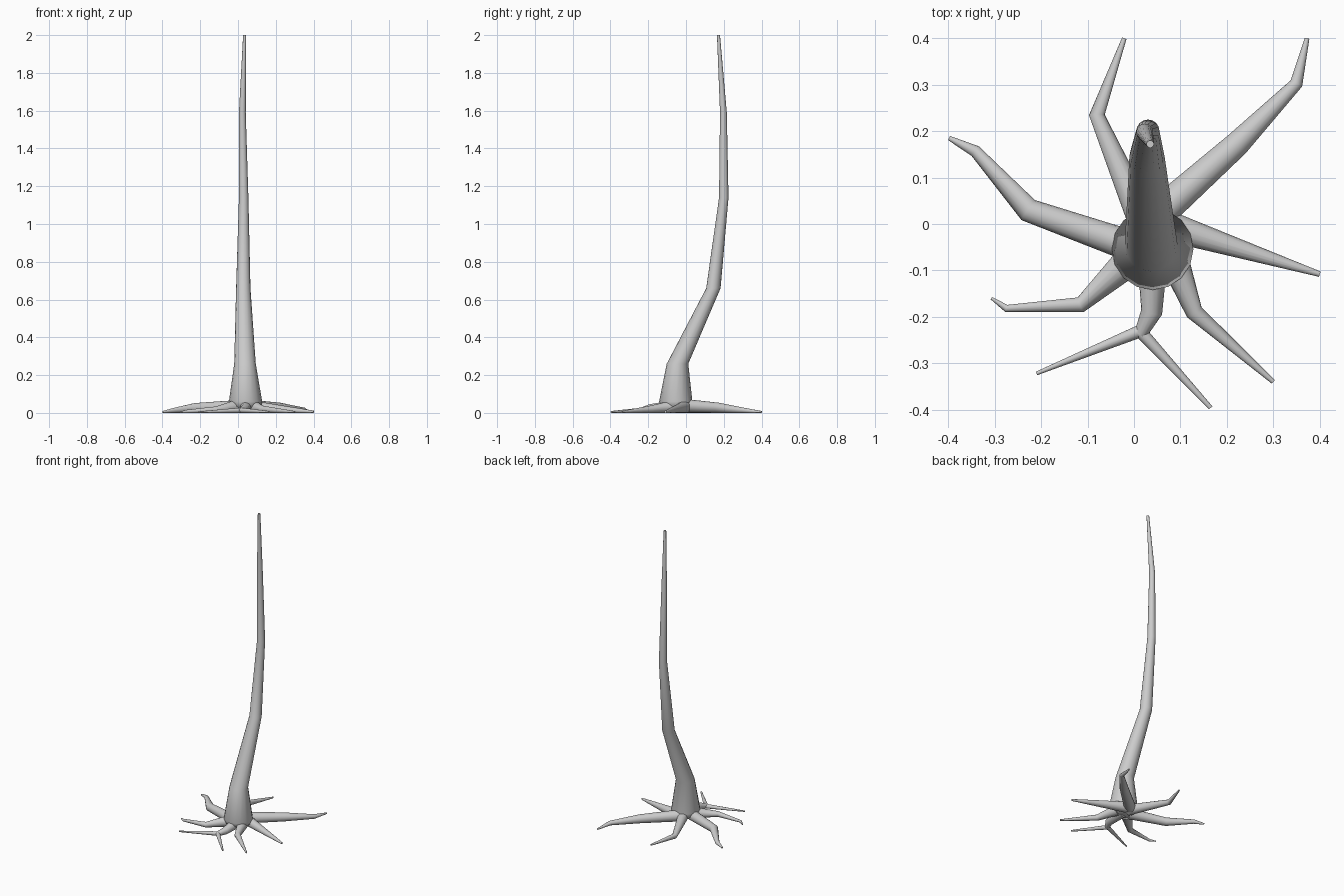
import bpy, bmesh
from math import cos, sin, pi, radians
from mathutils import Vector

if "Cube" in bpy.data.objects:
    bpy.data.objects.remove(bpy.data.objects["Cube"])

SIDES = 16


def tube(name, pts, flat_rings=False):
    """Tapered capped tube through points (x, y, z, radius)."""
    P = [Vector(p[:3]) for p in pts]
    bm = bmesh.new()
    rings = []
    for i, p in enumerate(P):
        a = (p - P[i - 1]).normalized() if i > 0 else Vector()
        b = (P[i + 1] - p).normalized() if i < len(P) - 1 else Vector()
        t = (a + b).normalized()
        if flat_rings:
            u, v = Vector((1, 0, 0)), Vector((0, 1, 0))
        else:
            u = t.cross(Vector((0, 0, 1))).normalized()
            v = u.cross(t)
        r = pts[i][3]
        rings.append([bm.verts.new(p + r * (u * cos(2 * pi * k / SIDES) + v * sin(2 * pi * k / SIDES)))
                      for k in range(SIDES)])
    for r0, r1 in zip(rings, rings[1:]):
        for k in range(SIDES):
            j = (k + 1) % SIDES
            bm.faces.new((r0[k], r0[j], r1[j], r1[k]))
    bm.faces.new(rings[0][::-1])
    bm.faces.new(rings[-1])
    bmesh.ops.recalc_face_normals(bm, faces=bm.faces)
    me = bpy.data.meshes.new(name)
    bm.to_mesh(me)
    bm.free()
    ob = bpy.data.objects.new(name, me)
    bpy.context.collection.objects.link(ob)
    bpy.ops.object.select_all(action='DESELECT')
    ob.select_set(True)
    bpy.context.view_layer.objects.active = ob
    bpy.ops.object.shade_smooth_by_angle(angle=radians(50))
    return ob


# Bent, tapering trunk
tube("trunk", [
    (0.04, -0.05, 0.01, 0.05), (0.04, -0.052, 0.035, 0.082), (0.04, -0.054, 0.06, 0.088),
    (0.037, -0.045, 0.26, 0.057), (0.028, 0.145, 0.66, 0.038), (0.03, 0.2, 1.14, 0.025),
    (0.023, 0.198, 1.59, 0.018), (0.035, 0.172, 2.0, 0.008)], flat_rings=True)

# Roots lying on the ground: (x, y, radius)
roots = {
    "root_back_left": [(0.03, -0.02, .034), (-0.08, 0.235, .017), (-0.021, 0.40, .005)],
    "root_back_right": [(0.04, 0.01, .036), (0.222, 0.172, .027), (0.35, 0.303, .014), (0.373, 0.40, .005)],
    "root_right": [(0.06, 0.0, .034), (0.40, -0.108, .006)],
    "root_front_right": [(0.08, -0.06, .034), (0.13, -0.19, .019), (0.30, -0.34, .005)],
    "root_front": [(0.04, -0.06, .034), (0.038, -0.19, .023), (0.014, -0.238, .014)],
    "root_front_fork_left": [(0.02, -0.228, .014), (-0.21, -0.322, .004)],
    "root_front_fork_right": [(0.012, -0.23, .014), (0.165, -0.396, .005)],
    "root_front_left": [(0.0, -0.07, .036), (-0.115, -0.174, .017), (-0.275, -0.182, .008), (-0.307, -0.16, .003)],
    "root_left": [(0.0, -0.05, .034), (-0.228, 0.03, .026), (-0.342, 0.157, .013), (-0.398, 0.185, .005)],
}
for name, pts in roots.items():
    tube(name, [(x, y, r, r) for x, y, r in pts])
